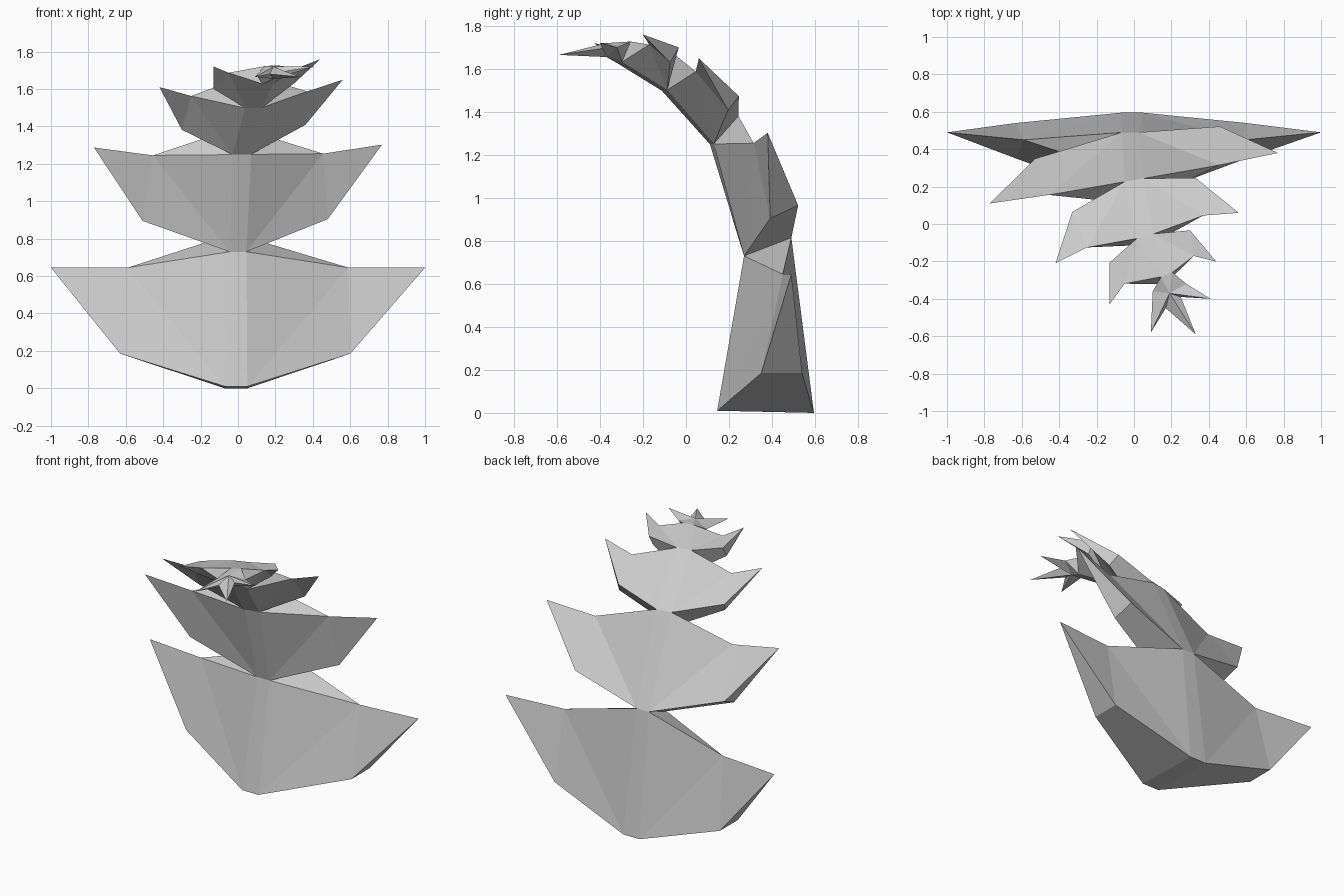
import bpy, bmesh
from mathutils import Vector as V

if "Cube" in bpy.data.objects:
    bpy.data.objects.remove(bpy.data.objects["Cube"])

bm = bmesh.new()
SIDES = (-1, 1)


def pair(mid, width, right):
    """Left and right vertices spread along the segment's sideways direction."""
    return {s: bm.verts.new(V(mid) + right * width * s) for s in SIDES}


def waist(front, back, width, right):
    return pair(front, width, right), pair(back, width, right)


def face(*verts):
    bm.faces.new(verts)


# sideways direction of each segment (the chain twists as it rises)
dirs = [V((1, 0, 0)), V((1, .175, .01)), V((1, .275, .04)), V((1, .4, .07))]

# narrow four-point waists between segments: front, back, half width
waists = [
    waist((-.01, .145, .01), (-.01, .595, 0), .06, dirs[0]),
    waist((0, .27, .73), (-.02, .49, .815), .045, dirs[0]),
    waist((.02, .12, 1.25), (0, .235, 1.38), .05, dirs[1]),
    waist((.085, -.10, 1.5), (.06, -.065, 1.665), .045, dirs[2]),
    waist((.16, -.31, 1.63), (.175, -.27, 1.725), .03, dirs[3]),
]

# flared segments: rear corner, front offset, tip, notch (with half widths)
segments = [
    ((-.015, .54, .185), .615, (0, -.19, 0), (0, .49, .645), 1.0, (0, .45, .645), .59),
    ((-.035, .435, .96), .495, (.02, -.13, -.06), (0, .245, 1.295), .77, (0, .235, 1.25), .455),
    ((0, .155, 1.46), .33, (.03, -.05, -.065), (.07, -.075, 1.63), .49, (.06, -.04, 1.575), .31),
    ((.085, -.12, 1.685), .215, (0, -.04, -.07), (.155, -.315, 1.74), .285, (.135, -.245, 1.7), .185),
]

for i, (corner, cw, off, tip, tw, notch, nw) in enumerate(segments):
    r = dirs[i]
    back = pair(corner, cw, r)
    front = pair(V(corner) + V(off), cw, r)
    tips, notches = pair(tip, tw, r), pair(notch, nw, r)
    low, high = waists[i], waists[i + 1]
    for s in SIDES:
        for layer, edge in ((0, front), (1, back)):
            face(low[layer][s], edge[s], notches[s])
            face(low[layer][s], notches[s], high[layer][s])
            face(edge[s], tips[s], notches[s])
        face(low[0][s], front[s], back[s], low[1][s])
        face(front[s], tips[s], back[s])
        face(high[0][s], notches[s], high[1][s])
    for layer in (0, 1):
        face(low[layer][-1], low[layer][1], high[layer][1], high[layer][-1])

# flat foot
f, b = waists[0]
face(f[-1], f[1], b[1], b[-1])

# three-pointed end leaf
rim = [bm.verts.new(p) for p in (
    (.28, -.32, 1.70), (.41, -.40, 1.72), (.25, -.39, 1.695), (.33, -.59, 1.665),
    (.17, -.45, 1.68), (.09, -.58, 1.665), (.10, -.36, 1.675))]
f, b = waists[4]
for ends, hub in ((f, (.19, -.37, 1.655)), (b, (.19, -.37, 1.72))):
    c = bm.verts.new(hub)
    loop = [ends[1]] + rim + [ends[-1]]
    for p, q in zip(loop, loop[1:] + loop[:1]):
        face(c, p, q)
face(f[1], rim[0], b[1])
face(f[-1], rim[-1], b[-1])

bmesh.ops.recalc_face_normals(bm, faces=bm.faces)
mesh = bpy.data.meshes.new("curled_leaf_chain")
bm.to_mesh(mesh)
bm.free()
obj = bpy.data.objects.new("curled_leaf_chain", mesh)
bpy.context.collection.objects.link(obj)
